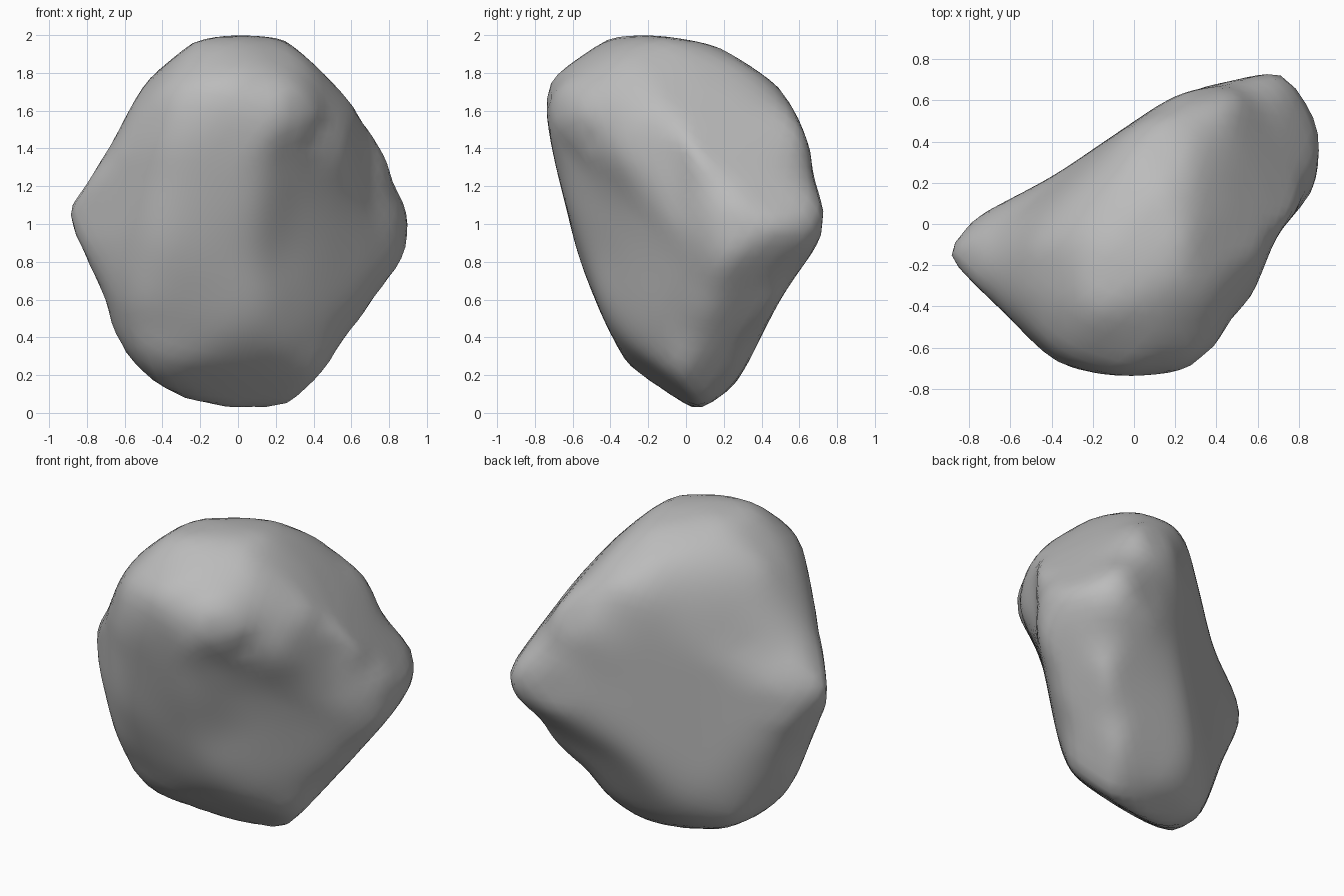
import bpy, bmesh
from math import exp, sin, cos, radians
from mathutils import Vector

cube = bpy.data.objects.get("Cube")
if cube:
    bpy.data.objects.remove(cube)

# Carving profiles around the middle of the stone, counterclockwise
FRONT = [(.91, 0), (.77, .4), (.55, .8), (.36, .95), (0, 1), (-.3, .94), (-.47, .78),
         (-.8, .21), (-.91, .05), (-.8, -.18), (-.62, -.7), (-.45, -.88),
         (-.08, -1), (.2, -.98), (.42, -.86), (.67, -.47), (.84, -.24)]
SIDE = [(.74, .06), (.62, .5), (.45, .78), (.2, .93), (-.2, 1), (-.5, .96),
        (-.68, .82), (-.74, .58), (-.58, -.13), (-.4, -.58), (-.2, -.9), (0, -1),
        (.13, -.96), (.28, -.82), (.5, -.4), (.7, -.1)]
PLAN = [(.9, .4), (.87, .6), (.74, .74), (.5, .7), (.2, .62), (-.1, .43), (-.4, .23),
        (-.8, .01), (-.91, -.13), (-.6, -.46), (-.37, -.67), (-.05, -.74),
        (.27, -.7), (.4, -.61), (.57, -.35), (.7, -.05), (.86, .15)]
FRONT_CORNER = [(1.03, .1), (.73, .55), (.42, .78), (.18, .86), (-.19, .88),
                (-.44, .78), (-.66, .59), (-.8, .22), (-.69, -.35), (-.52, -.62),
                (-.23, -.82), (.12, -.91), (.26, -.9), (.73, -.44), (.98, -.14)]
BACK_CORNER = [(-1.03, 0), (-.96, -.15), (-.71, -.42), (-.45, -.69), (-.2, -.84),
               (.08, -.9), (.27, -.89), (.54, -.74), (.71, -.43), (.8, -.1),
               (.7, .69), (.64, .81), (.44, .95), (.19, 1.02), (-.08, 1),
               (-.48, .7), (-.93, .18)]
UNDERSIDE = [(.61, -.27), (.58, -.1), (.45, .19), (.3, .76), (.09, .91), (-.12, .93),
             (-.36, .86), (-.56, .69), (-.67, .49), (-.67, .34), (-.55, .1),
             (-.44, -.4), (-.33, -.63), (.17, -.92), (.36, -.87), (.52, -.49)]


def spline(points, steps=4):
    """Smooth closed curve through the points."""
    n, curve = len(points), []
    for i in range(n):
        a, b, c, d = (Vector(points[(i + k) % n]) for k in (-1, 0, 1, 2))
        for s in range(steps):
            t = s / steps
            curve.append(b + (c - a) * t / 2 + (a * 2 - b * 5 + c * 4 - d) * t * t / 2
                         + (b * 3 - a - c * 3 + d) * t ** 3 / 2)
    return curve


def cutter(points, turn, tilt):
    """Profile with the right and up axes of the direction it is carved along."""
    a, e = radians(turn), radians(tilt)
    right = Vector((cos(a), sin(a), 0))
    up = Vector((-sin(a) * sin(e), cos(a) * sin(e), cos(e)))
    curve = spline(points)
    return right, up, list(zip(curve, curve[1:] + curve[:1])), points


def reach(direction, cut):
    """Distance from the middle to the carved wall in a direction."""
    right, up, walls, _ = cut
    q = Vector((direction.dot(right), direction.dot(up)))
    for a, b in walls:
        before, after = a.x * q.y - a.y * q.x, q.x * b.y - q.y * b.x
        if before >= 0 and after > 0:
            return (a.x * b.y - a.y * b.x) / (before + after)
    return 100


def push(centre, offset, radius):
    """Move the skin near a point, fading with distance."""
    for v in bm.verts:
        v.co += offset * exp(-((v.co - centre).length / radius) ** 2)


def smooth(rounds):
    for _ in range(rounds):
        bmesh.ops.smooth_vert(bm, verts=bm.verts, factor=.5,
                              use_axis_x=True, use_axis_y=True, use_axis_z=True)


def carve():
    """Bring the skin back inside every profile."""
    for v in bm.verts:
        v.co *= min(1, min(reach(v.co, cut) for cut in cuts))


cuts = [cutter(FRONT, 0, 0), cutter(SIDE, 90, 0), cutter(PLAN, 0, 90),
        cutter(FRONT_CORNER, 40, 28), cutter(BACK_CORNER, 220, 28),
        cutter(UNDERSIDE, 140, -28)]

# Carve a large ball and wear down its edges
bm = bmesh.new()
bmesh.ops.create_icosphere(bm, subdivisions=5, radius=3)
carve()
push(Vector((.2, -.57, -.2)), Vector((-.02, .035, 0)), .25)
smooth(9)

# Draw the skin out until its rims touch the profiles again
for _ in range(3):
    for right, up, walls, points in cuts:
        for x, y in points:
            rim = min(bm.verts, key=lambda v: (v.co.dot(right) - x) ** 2
                      + (v.co.dot(up) - y) ** 2).co.copy()
            push(rim, right * (x - rim.dot(right)) + up * (y - rim.dot(up)), .15)
    carve()
    smooth(1)

# Small chips in the brow
push(Vector((.33, -.68, .64)), Vector((-.01, .03, .01)), .06)
push(Vector((.43, -.55, .47)), Vector((-.02, .02, .01)), .05)

# Stand the stone on the ground
bmesh.ops.translate(bm, verts=bm.verts, vec=(0, 0, 1))
mesh = bpy.data.meshes.new("boulder")
bm.to_mesh(mesh)
bm.free()
boulder = bpy.data.objects.new("boulder", mesh)
bpy.context.collection.objects.link(boulder)

# Plain grey stone
stone = bpy.data.materials.new("grey stone")
stone.use_nodes = True
grey = (.5, .5, .5, 1)
stone.diffuse_color = grey
stone.node_tree.nodes["Principled BSDF"].inputs["Base Color"].default_value = grey
mesh.materials.append(stone)

bpy.context.view_layer.objects.active = boulder
boulder.select_set(True)
bpy.ops.object.shade_smooth_by_angle(angle=1)
